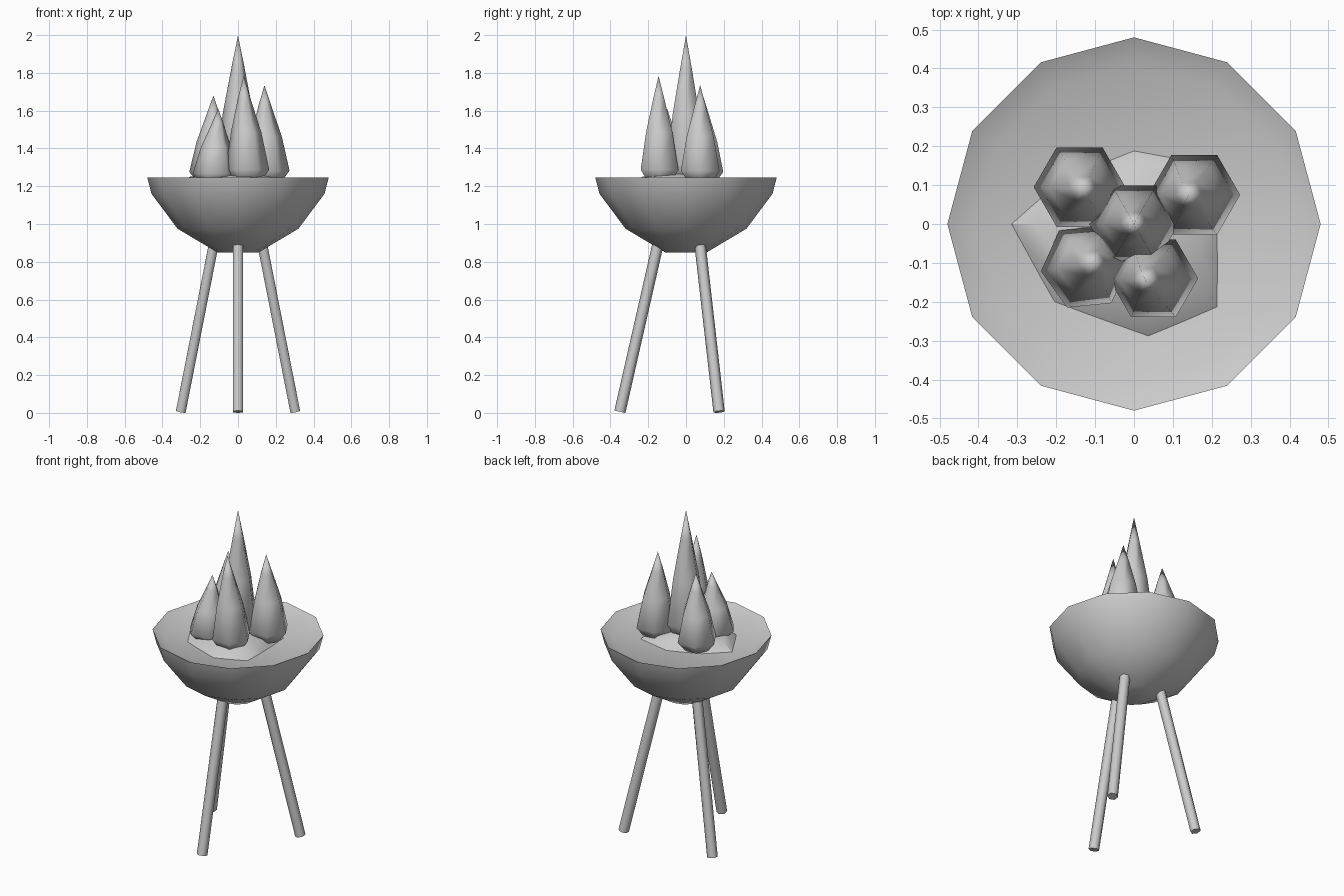
import bpy, bmesh, math
from mathutils import Vector

cube = bpy.data.objects.get("Cube")
if cube:
    bpy.data.objects.remove(cube)

grey = bpy.data.materials.new("plain_grey")
grey.use_nodes = True
grey.diffuse_color = (0.6, 0.6, 0.6, 1)
grey.node_tree.nodes["Principled BSDF"].inputs["Base Color"].default_value = (0.6, 0.6, 0.6, 1)


def finish(name, bm, smooth_angle=60):
    bmesh.ops.recalc_face_normals(bm, faces=bm.faces)
    mesh = bpy.data.meshes.new(name)
    bm.to_mesh(mesh)
    bm.free()
    mesh.materials.append(grey)
    ob = bpy.data.objects.new(name, mesh)
    bpy.context.collection.objects.link(ob)
    bpy.ops.object.select_all(action='DESELECT')
    ob.select_set(True)
    bpy.context.view_layer.objects.active = ob
    bpy.ops.object.shade_smooth_by_angle(angle=math.radians(smooth_angle))
    return ob


def bridge(bm, a, b):
    n = len(a)
    for i in range(n):
        j = (i + 1) % n
        bm.faces.new((a[i], a[j], b[j], b[i]))


def fan(bm, ring, tip):
    for i in range(len(ring)):
        bm.faces.new((ring[i], ring[(i + 1) % len(ring)], tip))


def lathe(name, rings, sides, tip=None, turn=0, smooth_angle=60):
    """Skin rings of (x, y, z, radius); close the base and end in a tip or cap."""
    bm = bmesh.new()
    loops = []
    for x, y, z, r in rings:
        angles = [turn + math.tau * i / sides for i in range(sides)]
        loops.append([bm.verts.new((x + r * math.cos(a), y + r * math.sin(a), z)) for a in angles])
    for a, b in zip(loops, loops[1:]):
        bridge(bm, a, b)
    bm.faces.new(loops[0])
    if tip:
        fan(bm, loops[-1], bm.verts.new(tip))
    else:
        bm.faces.new(loops[-1])
    return finish(name, bm, smooth_angle)


# Bowl with a shallow dished top
profile = [(0.85, 0.11), (0.975, 0.32), (1.16, 0.458), (1.245, 0.48), (1.21, 0.41)]
lathe("bowl", [(0, 0, z, r) for z, r in profile], 12, tip=(0, 0, 1.2), smooth_angle=120)

# Low irregular mound of embers
outline = [(-0.34, 0), (-0.22, -0.215), (0.04, -0.31), (0.23, -0.23), (0.23, -0.1),
           (0.22, 0.16), (0, 0.2), (-0.2, 0.12)]
bm = bmesh.new()
foot = [bm.verts.new((x, y, 1.19)) for x, y in outline]
brow = [bm.verts.new((x * 0.75, y * 0.75, 1.25)) for x, y in outline]
bridge(bm, foot, brow)
fan(bm, brow, bm.verts.new((0, 0, 1.275)))
bm.faces.new(foot)
finish("ember_mound", bm, 50)


# Flames: six-sided teardrops with a leaning tip
def flame(name, x, y, radius, tip, turn=0):
    tip = Vector(tip)
    base = Vector((x, y, 1.22))
    rings = []
    for t, r, lean in [(0, 0.6, 0), (0.12, 1, 0), (0.47, 0.7, 0.35), (0.78, 0.3, 0.85)]:
        p = base.lerp(tip, lean)
        rings.append((p.x, p.y, base.z + (tip.z - base.z) * t, radius * r))
    lathe(name, rings, 6, tip, turn, 80)


flame("centre_flame", 0, 0, 0.115, (0, 0, 2))
flame("front_flame", 0.05, -0.14, 0.115, (0.03, -0.145, 1.785))
flame("left_flame", 0.155, 0.075, 0.118, (0.14, 0.075, 1.735))
flame("back_right_flame", -0.14, 0.095, 0.118, (-0.13, 0.09, 1.68))
flame("front_right_flame", -0.125, -0.11, 0.115, (-0.105, -0.1, 1.61), 0.1)


# Three splayed legs
def leg(name, angle):
    out = Vector((math.cos(angle), math.sin(angle), 0))
    low, high = out * 0.35 + Vector((0, 0, 0.006)), out * 0.14 + Vector((0, 0, 0.93))
    bm = bmesh.new()
    bmesh.ops.create_cone(bm, cap_ends=True, segments=6, radius1=0.03, radius2=0.03,
                          depth=(high - low).length)
    axis = high - low
    bmesh.ops.rotate(bm, verts=bm.verts, matrix=Vector((0, 0, 1)).rotation_difference(axis).to_matrix())
    bmesh.ops.translate(bm, verts=bm.verts, vec=(low + high) / 2)
    finish(name, bm, 65)


for name, degrees in (("front_leg", -90), ("back_left_leg", 30), ("back_right_leg", 150)):
    leg(name, math.radians(degrees))
